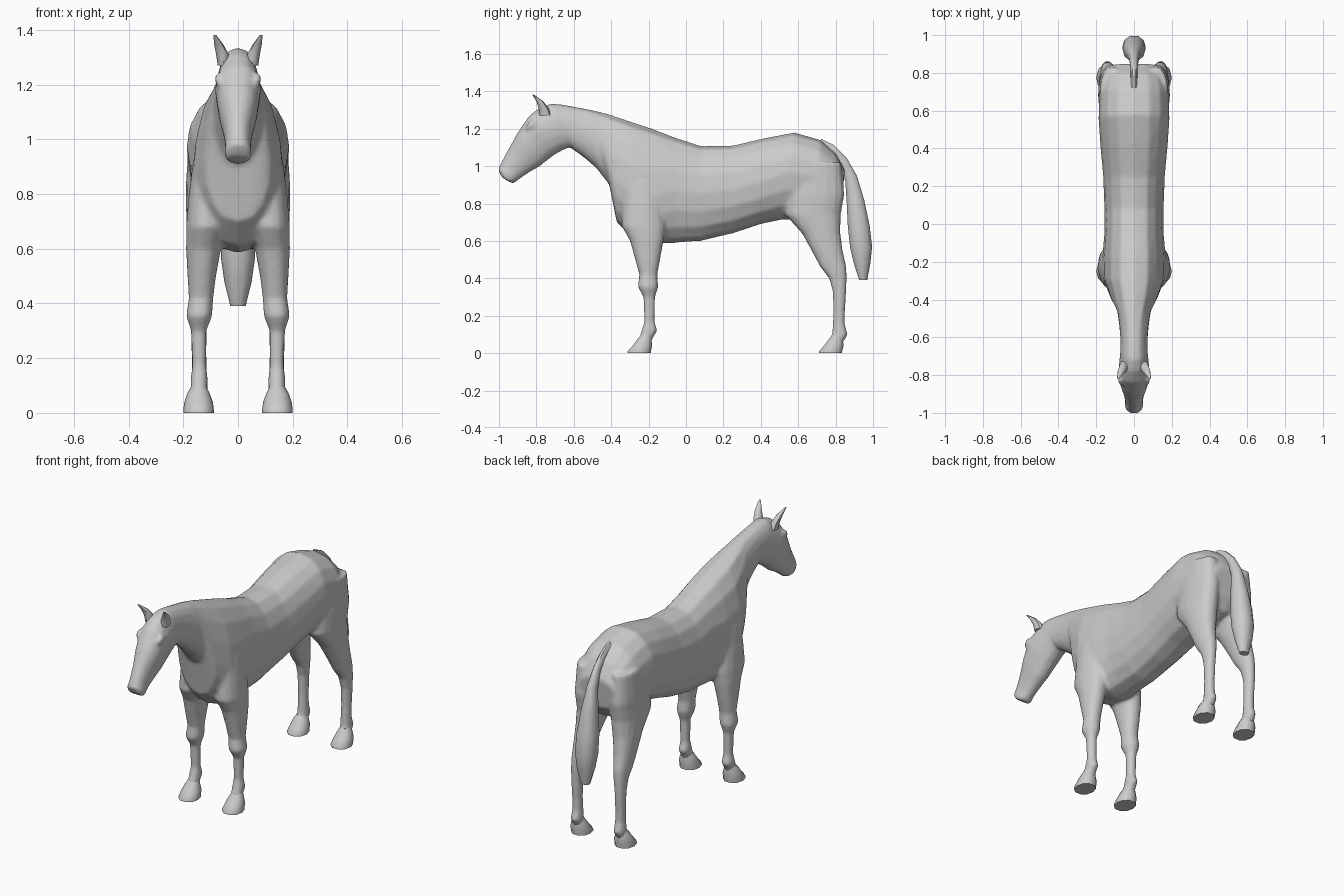
import bpy, bmesh, math

grey = bpy.data.materials.new("grey coat")
grey.diffuse_color = (0.6, 0.6, 0.6, 1)


def loft(bm, rings, cx=0.0, sides=16, power=0.85):
    """Skin oval rings: (y, z of one end, y, z of other end, half width, widest point 0..1, x offset)."""
    loops = []
    for r in rings:
        ya, za, yb, zb, w = r[:5]
        f = r[5] if len(r) > 5 else 0.5
        x0 = r[6] if len(r) > 6 else cx
        loop = []
        for i in range(sides):
            t = 2 * math.pi * i / sides
            c, s = math.cos(t), math.sin(t)
            k = f + (1 - f) * s if s > 0 else f + f * s
            x = x0 + w * math.copysign(abs(c) ** power, c)
            loop.append(bm.verts.new((x, yb + (ya - yb) * k, zb + (za - zb) * k)))
        loops.append(loop)
    for a, b in zip(loops, loops[1:]):
        for i in range(sides):
            j = (i + 1) % sides
            bm.faces.new((a[i], a[j], b[j], b[i]))
    bm.faces.new(loops[0])
    bm.faces.new(loops[-1][::-1])


def finish(bm, name, angle=50):
    bmesh.ops.recalc_face_normals(bm, faces=bm.faces)
    mesh = bpy.data.meshes.new(name)
    bm.to_mesh(mesh)
    bm.free()
    ob = bpy.data.objects.new(name, mesh)
    bpy.context.collection.objects.link(ob)
    mesh.materials.append(grey)
    bpy.ops.object.select_all(action='DESELECT')
    ob.select_set(True)
    bpy.context.view_layer.objects.active = ob
    bpy.ops.object.shade_smooth_by_angle(angle=math.radians(angle))
    return ob


def level(rows, side=1):
    """Turn (z, y front, y back, x inner, x outer) rows into level rings."""
    return [(y0, z, y1, z, (x1 - x0) / 2, 0.5, side * (x0 + x1) / 2)
            for z, y0, y1, x0, x1 in rows]


# trunk, neck and head from rump to muzzle
trunk = [
    (0.85, 0.98, 0.83, 0.80, 0.12), (0.80, 1.07, 0.78, 0.73, 0.165),
    (0.72, 1.14, 0.68, 0.70, 0.185, 0.55), (0.58, 1.18, 0.52, 0.715, 0.188, 0.55),
    (0.42, 1.15, 0.40, 0.69, 0.178), (0.25, 1.11, 0.25, 0.64, 0.163),
    (0.08, 1.108, 0.08, 0.60, 0.157), (-0.05, 1.15, -0.05, 0.59, 0.157),
    (-0.18, 1.20, -0.15, 0.585, 0.167, 0.42), (-0.30, 1.24, -0.28, 0.61, 0.165, 0.38),
    (-0.42, 1.28, -0.37, 0.70, 0.125, 0.4), (-0.50, 1.30, -0.41, 0.90, 0.09),
    (-0.58, 1.315, -0.48, 0.99, 0.079), (-0.65, 1.328, -0.55, 1.05, 0.073)]
head = [
    (-0.72, 1.335, -0.62, 1.10, 0.072), (-0.78, 1.315, -0.66, 1.085, 0.077),
    (-0.84, 1.268, -0.71, 1.055, 0.084, 0.6), (-0.90, 1.18, -0.78, 1.0, 0.072, 0.6),
    (-0.95, 1.09, -0.84, 0.965, 0.054), (-0.985, 1.025, -0.885, 0.935, 0.047),
    (-1.005, 0.98, -0.92, 0.908, 0.05), (-0.985, 0.942, -0.94, 0.912, 0.042)]
foreleg = [
    (0.92, -0.33, -0.14, 0.05, 0.165), (0.78, -0.34, -0.12, 0.04, 0.182),
    (0.68, -0.345, -0.11, 0.045, 0.19), (0.60, -0.30, -0.12, 0.062, 0.19),
    (0.50, -0.272, -0.138, 0.08, 0.185), (0.42, -0.25, -0.153, 0.09, 0.18),
    (0.355, -0.258, -0.148, 0.094, 0.19), (0.30, -0.228, -0.165, 0.115, 0.172),
    (0.17, -0.223, -0.168, 0.115, 0.168), (0.12, -0.238, -0.153, 0.11, 0.174),
    (0.085, -0.25, -0.175, 0.112, 0.173), (0.05, -0.27, -0.19, 0.11, 0.178)]
hindleg = [
    (1.02, 0.58, 0.83, 0.05, 0.178), (0.85, 0.53, 0.848, 0.04, 0.19),
    (0.74, 0.53, 0.828, 0.035, 0.19), (0.64, 0.62, 0.826, 0.055, 0.188),
    (0.55, 0.67, 0.838, 0.078, 0.185), (0.46, 0.718, 0.858, 0.095, 0.18),
    (0.40, 0.765, 0.86, 0.105, 0.176), (0.33, 0.784, 0.857, 0.113, 0.173),
    (0.22, 0.788, 0.85, 0.115, 0.17), (0.15, 0.784, 0.85, 0.113, 0.17),
    (0.10, 0.78, 0.866, 0.11, 0.173), (0.05, 0.755, 0.835, 0.11, 0.177)]

# body skin: the overlapping forms are fused and softened
bm = bmesh.new()
loft(bm, trunk + head)
for side in (1, -1):
    loft(bm, level(foreleg, side))
    loft(bm, level(hindleg, side))
    # brow over the eye
    loft(bm, [(-0.80, 1.235, -0.79, 1.215, 0.008, 0.5, side * 0.07),
              (-0.83, 1.245, -0.82, 1.20, 0.014, 0.5, side * 0.073),
              (-0.86, 1.215, -0.85, 1.19, 0.008, 0.5, side * 0.068)], sides=8)
body = finish(bm, "body")
remesh = body.modifiers.new("fuse", 'REMESH')
remesh.mode = 'VOXEL'
remesh.voxel_size = 0.01
remesh.use_smooth_shade = True
soft = body.modifiers.new("soften", 'SMOOTH')
soft.factor = 0.5
soft.iterations = 5

# hooves
for name, shift in (("front_hoof", 0.0), ("hind_hoof", 1.023)):
    rows = [(0.095, -0.245, -0.18, 0.115, 0.172), (0.07, -0.265, -0.182, 0.103, 0.186),
            (0.04, -0.287, -0.178, 0.092, 0.196), (0.01, -0.315, -0.185, 0.088, 0.2),
            (0.0, -0.315, -0.185, 0.088, 0.2)]
    bm = bmesh.new()
    loft(bm, level([(z, a + shift, b + shift, c, d) for z, a, b, c, d in rows]), sides=10)
    finish(bm, name).modifiers.new("pair", 'MIRROR')

# ears
bm = bmesh.new()
loft(bm, level([(1.27, -0.785, -0.72, 0.03, 0.074), (1.31, -0.788, -0.735, 0.034, 0.08),
                (1.345, -0.80, -0.762, 0.052, 0.087), (1.382, -0.822, -0.812, 0.08, 0.09)]), sides=8)
finish(bm, "ear").modifiers.new("pair", 'MIRROR')

# tail
bm = bmesh.new()
loft(bm, [
    (0.72, 1.148, 0.74, 1.09, 0.016), (0.79, 1.115, 0.77, 1.05, 0.018),
    (0.86, 1.045, 0.82, 1.0, 0.02), (0.915, 0.95, 0.85, 0.92, 0.028),
    (0.955, 0.82, 0.857, 0.80, 0.045), (0.985, 0.68, 0.862, 0.68, 0.06),
    (0.998, 0.57, 0.875, 0.56, 0.062), (0.988, 0.48, 0.895, 0.48, 0.05),
    (0.97, 0.39, 0.925, 0.39, 0.028)], sides=10)
finish(bm, "tail")
